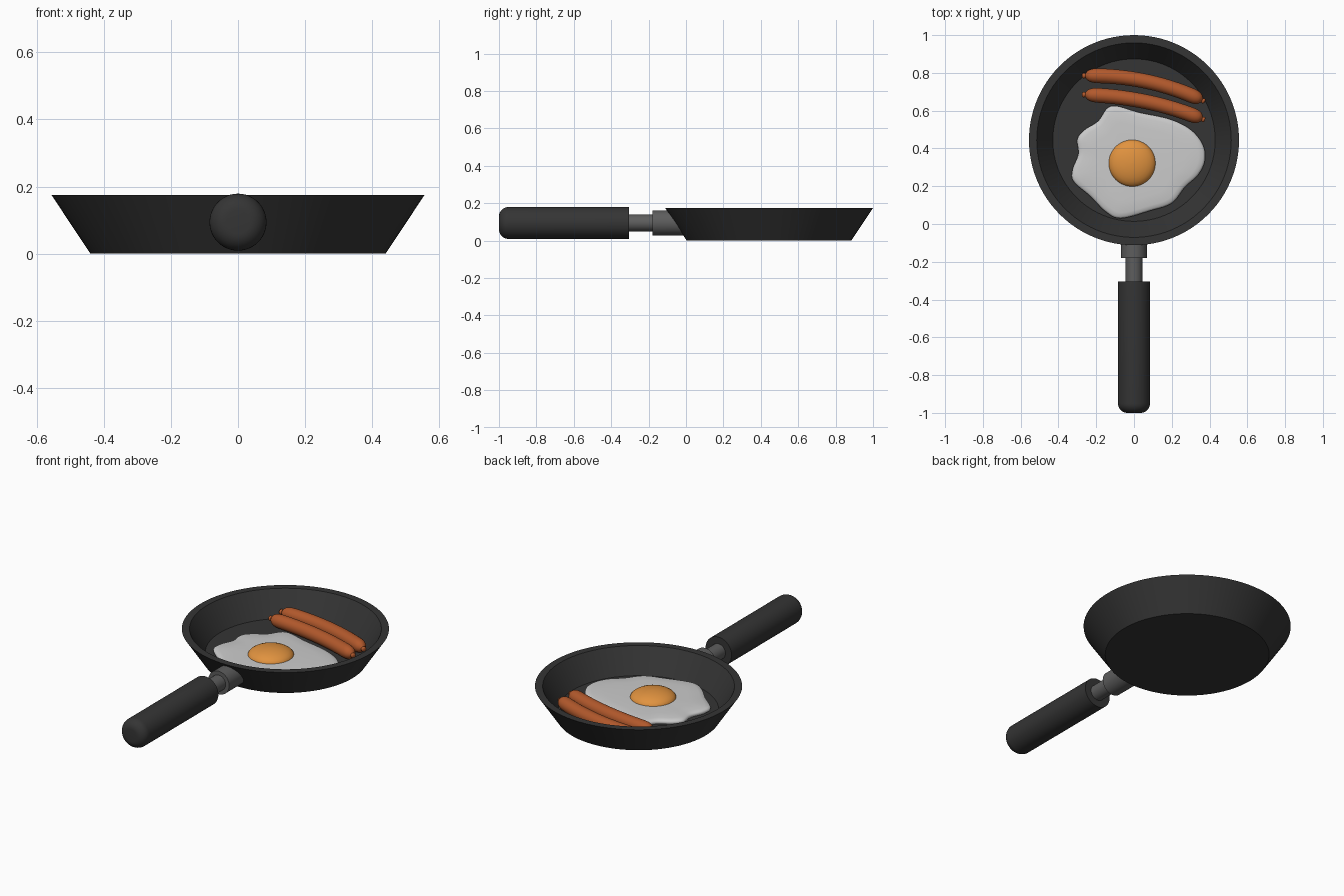
import bpy, bmesh, math
from mathutils import Vector

if "Cube" in bpy.data.objects:
    bpy.data.objects.remove(bpy.data.objects["Cube"])

TAU = 2 * math.pi
CY = 0.444          # pan centre along y
HZ = 0.094          # handle axis height


def material(name, rgb):
    m = bpy.data.materials.new(name)
    m.diffuse_color = (*rgb, 1)
    m.use_nodes = True
    m.node_tree.nodes["Principled BSDF"].inputs["Base Color"].default_value = m.diffuse_color
    return m


BLACK = material("pan_black", (0.035, 0.035, 0.035))
STEEL = material("neck_grey", (0.11, 0.11, 0.11))
WHITE = material("egg_white", (0.8, 0.8, 0.8))
YOLK = material("egg_yolk", (0.75, 0.29, 0.05))
MEAT = material("sausage_brown", (0.45, 0.1, 0.025))


def loft(name, rings, mat, angle=35):
    """Skin a list of equal-length point rings and cap both ends."""
    bm = bmesh.new()
    vs = [[bm.verts.new(p) for p in r] for r in rings]
    n = len(vs[0])
    for a, b in zip(vs, vs[1:]):
        for i in range(n):
            j = (i + 1) % n
            bm.faces.new((a[i], a[j], b[j], b[i]))
    bm.faces.new(vs[0][::-1])
    bm.faces.new(vs[-1])
    bmesh.ops.recalc_face_normals(bm, faces=bm.faces)
    me = bpy.data.meshes.new(name)
    bm.to_mesh(me)
    bm.free()
    ob = bpy.data.objects.new(name, me)
    bpy.context.collection.objects.link(ob)
    me.materials.append(mat)
    bpy.ops.object.select_all(action='DESELECT')
    ob.select_set(True)
    bpy.context.view_layer.objects.active = ob
    bpy.ops.object.shade_smooth_by_angle(angle=math.radians(angle))
    return ob


def ring(c, u, v, r, n):
    return [c + r * (math.cos(TAU * i / n) * u + math.sin(TAU * i / n) * v) for i in range(n)]


X, Y, Z = Vector((1, 0, 0)), Vector((0, 1, 0)), Vector((0, 0, 1))


def upright(profile, n=96):
    return [ring(Vector((0, CY, z)), X, Y, r, n) for r, z in profile]


def along_y(profile, n=48):
    return [ring(Vector((0, y, HZ)), X, Z, r, n) for r, y in profile]


# pan body: flared outside wall, flat rim, sloped inside wall, floor
loft("pan", upright([(0.44, 0), (0.556, 0.175), (0.515, 0.175), (0.43, 0.036)]), BLACK, 25)

# handle grip with rounded end
B = 0.05
grip = [(0.085 - B + B * math.sin(a), -1 + B - B * math.cos(a))
        for a in (math.pi / 2 * k / 8 for k in range(9))]
loft("handle_grip", along_y(grip + [(0.085, -0.305)]), BLACK)

# neck and collar; the collar end is cut to follow the sloped wall
loft("handle_neck", along_y([(0.045, -0.33), (0.045, -0.15)]), STEEL)
collar = along_y([(0.068, -0.18), (0.068, -0.04)])
for p in collar[1]:
    p.y = 0.017 - 0.617 * p.z
loft("handle_collar", collar, STEEL)

# egg white: smooth closed outline, skinned into a low puddle
outline = [Vector(p) for p in (
    (-.12, .625), (.03, .59), (.19, .555), (.30, .50), (.365, .42), (.375, .335), (.34, .26),
    (.27, .195), (.20, .11), (.085, .07), (-.07, .03), (-.15, .065), (-.23, .145), (-.32, .225),
    (-.325, .29), (-.295, .37), (-.30, .45), (-.26, .50), (-.19, .545))]


def catmull(pts, steps=6):
    n, out = len(pts), []
    for i in range(n):
        a, b, c, d = (pts[(i + k) % n] for k in (-1, 0, 1, 2))
        for s in range(steps):
            t = s / steps
            out.append(0.5 * (2 * b + (c - a) * t + (2 * a - 5 * b + 4 * c - d) * t * t
                              + (3 * b - a - 3 * c + d) * t ** 3))
    return out


edge, mid = catmull(outline), Vector((0.01, 0.33))
white = []
for s, z in ((.97, .034), (.995, .041), (1, .048), (.99, .055), (.965, .06), (.9, .064), (.7, .067), (.35, .068)):
    white.append([Vector((*(mid + (p - mid) * s), z)) for p in edge])
loft("egg_white", white, WHITE, 60)

# yolk dome
K = 14
dome = [(0.125 * math.sin(math.pi * k / K), 0.062 - 0.05 * math.cos(math.pi * k / K))
        for k in range(K + 1)]
dome[0], dome[-1] = (0.002, dome[0][1]), (0.002, dome[-1][1])
yolk = loft("egg_yolk", upright(dome, 48), YOLK, 60)
yolk.location = (-0.01, 0.322 - CY, 0)


# sausages: gently bowed sweep with rounded ends and small knots
def sausage(name, a, m, b, r=0.039):
    a, m, b = (Vector((*p, 0.074)) for p in (a, m, b))
    ctrl = 2 * m - (a + b) / 2
    length = (b - a).length
    end = [(0, .007), (.003, .013), (.009, .015), (.016, .012), (.02, .016), (.027, .025),
           (.038, .032), (.055, .037), (.075, r)]
    prof = [(s / length, q) for s, q in end]
    prof += [(0.12 + 0.76 * k / 12, r) for k in range(1, 12)]
    prof += [(1 - s / length, q) for s, q in reversed(end)]
    rings = []
    for t, q in prof:
        c = (1 - t) ** 2 * a + 2 * t * (1 - t) * ctrl + t * t * b
        tan = ((1 - t) * (ctrl - a) + t * (b - ctrl)).normalized()
        rings.append(ring(c, tan.cross(Z), Z, q, 24))
    loft(name, rings, MEAT, 60)


sausage("sausage_back", (-.275, .785), (.065, .755), (.375, .648))
sausage("sausage_front", (-.275, .685), (.065, .647), (.375, .55))
